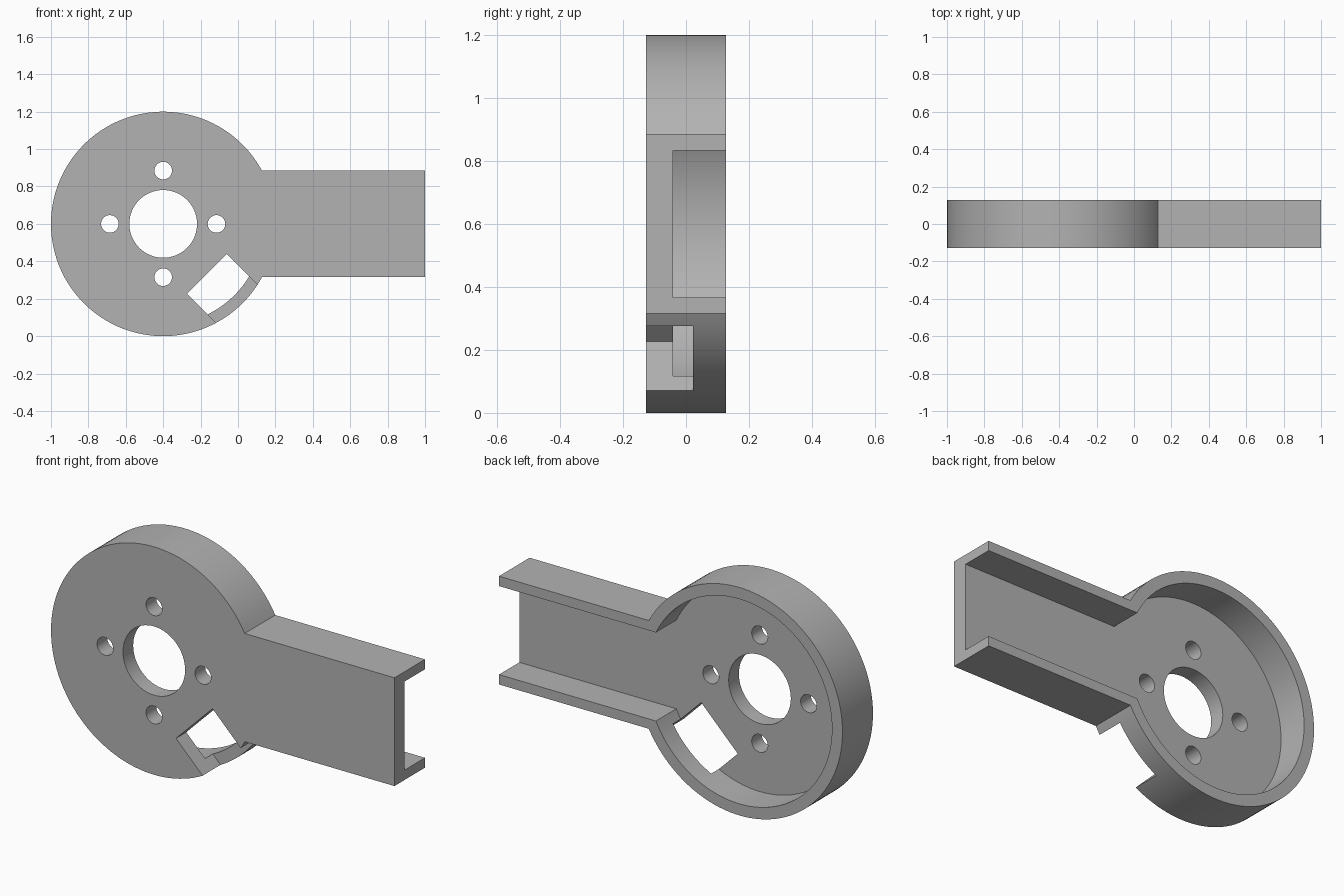
import bpy, bmesh, math

if "Cube" in bpy.data.objects:
    bpy.data.objects.remove(bpy.data.objects["Cube"])

CX, CZ = -0.4, 0.6            # hub centre
FRONT, BACK = -0.127, 0.127
FLOOR = -0.042                # inner face of the front plate

grey = bpy.data.materials.new("plain_grey")
grey.use_nodes = True
colour = (0.45, 0.45, 0.45, 1)
grey.diffuse_color = colour
grey.node_tree.nodes["Principled BSDF"].inputs["Base Color"].default_value = colour


def prism(name, outline, y0, y1):
    """Extrude an x-z outline along y."""
    bm = bmesh.new()
    face = bm.faces.new([bm.verts.new((x, y0, z)) for x, z in outline])
    new = bmesh.ops.extrude_face_region(bm, geom=[face])["geom"]
    moved = [g for g in new if isinstance(g, bmesh.types.BMVert)]
    bmesh.ops.translate(bm, verts=moved, vec=(0, y1 - y0, 0))
    bmesh.ops.recalc_face_normals(bm, faces=bm.faces)
    mesh = bpy.data.meshes.new(name)
    bm.to_mesh(mesh)
    bm.free()
    mesh.materials.append(grey)
    obj = bpy.data.objects.new(name, mesh)
    bpy.context.collection.objects.link(obj)
    return obj


def circle(x, z, r, n):
    return [(x + r * math.cos(math.tau * i / n), z + r * math.sin(math.tau * i / n))
            for i in range(n)]


def keyhole(r, half, end, n=96):
    """Round hub merged with a straight arm towards +x."""
    a = math.asin(half / r)
    step = (math.tau - 2 * a) / n
    arc = [(CX + r * math.cos(a + step * i), CZ + r * math.sin(a + step * i))
           for i in range(n + 1)]
    return arc + [(end, CZ - half), (end, CZ + half)]


def slot(near, far, low, high):
    """Rectangle pointing from the hub centre down and to +x at 45 degrees."""
    s = math.sqrt(0.5)
    return [(CX + s * (u + v), CZ + s * (v - u))
            for u, v in ((near, low), (far, low), (far, high), (near, high))]


# Solid body, then cutters for the open back, bores and slanted rim window
body = prism("motor_mount_arm", keyhole(0.6, 0.285, 1.0), FRONT, BACK)
cutters = [
    prism("back_cavity", keyhole(0.539, 0.233, 1.3), FLOOR, 0.3),
    prism("centre_bore", circle(CX, CZ, 0.181, 64), -0.3, 0.3),
    prism("rim_window", slot(0.355, 0.8, -0.174, 0.127), -0.3, 0.022),
]
for i in range(4):
    a = i * math.pi / 2
    cutters.append(prism("screw_hole", circle(CX + 0.285 * math.cos(a),
                         CZ + 0.285 * math.sin(a), 0.047, 32), -0.3, 0.3))

bpy.context.view_layer.objects.active = body
for cutter in cutters:
    cutter.hide_render = True
    mod = body.modifiers.new(cutter.name, "BOOLEAN")
    mod.operation = "DIFFERENCE"
    mod.solver = "EXACT"
    mod.object = cutter
    bpy.ops.object.modifier_apply(modifier=mod.name)
    bpy.data.objects.remove(cutter)

# Smooth curved walls, crisp edges
bpy.ops.object.select_all(action="DESELECT")
body.select_set(True)
bpy.ops.object.shade_smooth_by_angle(angle=math.radians(25))
